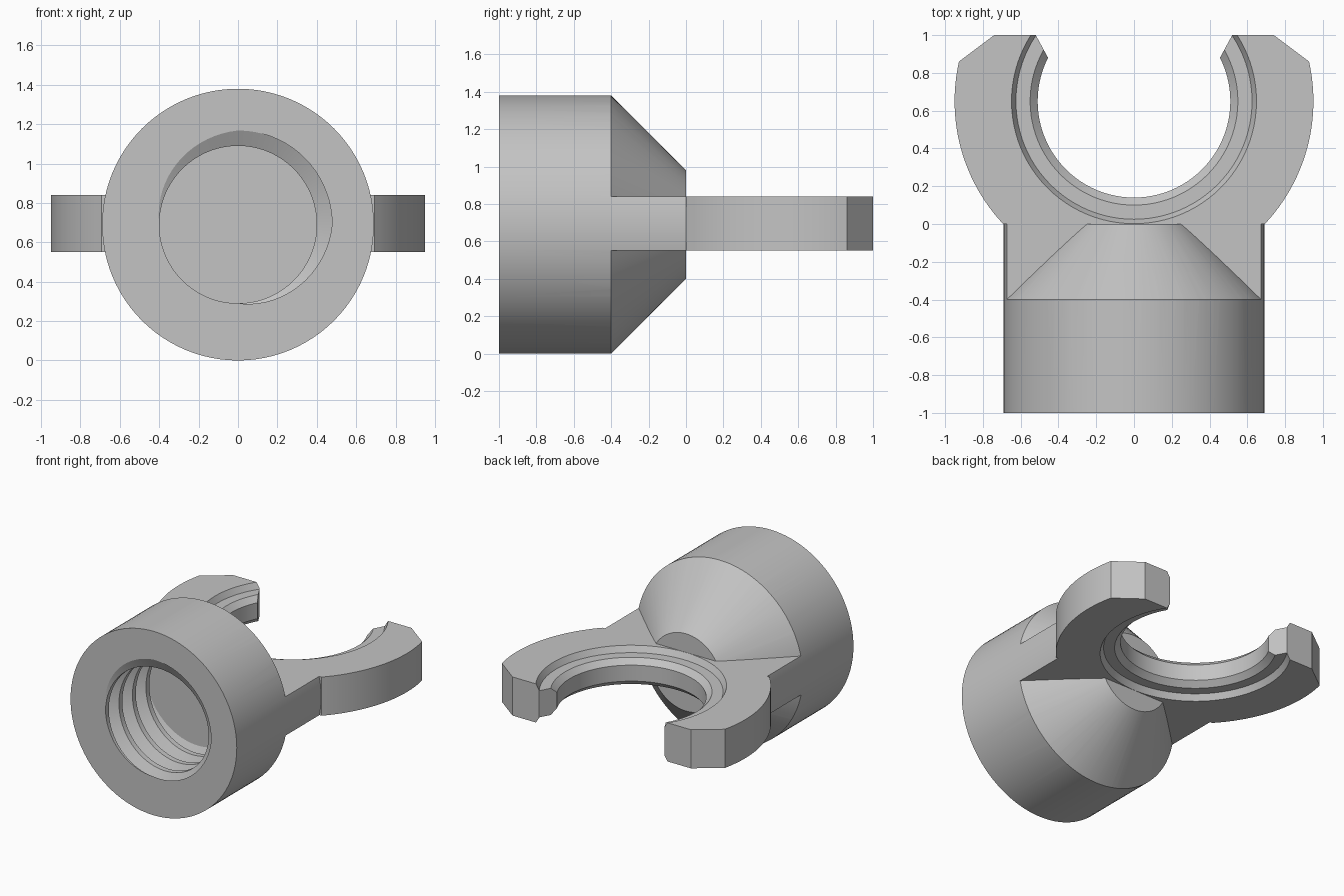
import bpy, bmesh, math
from mathutils import Vector

if "Cube" in bpy.data.objects:
    bpy.data.objects.remove(bpy.data.objects["Cube"])

CZ = 0.69          # height of the socket axis
RZ = 0.695         # mid height of the fork plate
HALF = 0.145       # half thickness of the plate
TAU = 2 * math.pi

grey = bpy.data.materials.new("plain grey")
grey.diffuse_color = (0.55, 0.55, 0.55, 1)
grey.use_nodes = True
grey.node_tree.nodes["Principled BSDF"].inputs["Base Color"].default_value = grey.diffuse_color


def to_object(name, bm):
    bmesh.ops.recalc_face_normals(bm, faces=bm.faces[:])
    me = bpy.data.meshes.new(name)
    bm.to_mesh(me)
    bm.free()
    me.materials.append(grey)
    ob = bpy.data.objects.new(name, me)
    bpy.context.collection.objects.link(ob)
    return ob


def along_y(r, a, h):
    return (r * math.sin(a), h, CZ + r * math.cos(a))


def around_ring(r, a, h):
    return (r * math.cos(a), 0.65 + r * math.sin(a), RZ + h)


def lathe(name, profile, place, closed=False, n=96):
    """Revolve (radius, height) points; closed joins last to first, else ends are capped."""
    bm = bmesh.new()
    rings = [[bm.verts.new(place(r, TAU * i / n, h)) for i in range(n)] for r, h in profile]
    pairs = list(zip(rings, rings[1:]))
    if closed:
        pairs.append((rings[-1], rings[0]))
    else:
        bm.faces.new(rings[0])
        bm.faces.new(rings[-1])
    for a, b in pairs:
        for i in range(n):
            k = (i + 1) % n
            bm.faces.new((a[i], a[k], b[k], b[i]))
    return to_object(name, bm)


def prism(name, outline, z0, z1):
    bm = bmesh.new()
    lo = [bm.verts.new((x, y, z0)) for x, y in outline]
    hi = [bm.verts.new((x, y, z1)) for x, y in outline]
    bm.faces.new(lo)
    bm.faces.new(hi)
    n = len(outline)
    for i in range(n):
        k = (i + 1) % n
        bm.faces.new((lo[i], lo[k], hi[k], hi[i]))
    return to_object(name, bm)


def screw_cutter(name, pitch, y0, y1, n=72):
    """Solid screw with a trapezoid thread, trimmed flat at y0 and y1."""
    bm = bmesh.new()
    prof = [(0, 0.40), (0.25, 0.40), (0.5, 0.478), (0.75, 0.478)]
    turns = int((y1 - y0) / pitch) + 6
    start = -1 - 0.75 * pitch - 3 * pitch
    cols = [[bm.verts.new(along_y(r, TAU * i / n, start + pitch * (k + t + i / n)))
             for k in range(turns) for t, r in prof] for i in range(n)]
    rows = turns * 4
    for i in range(n):
        nxt, off = (cols[i + 1], 0) if i + 1 < n else (cols[0], 4)
        for j in range(rows - 1 - off):
            bm.faces.new((cols[i][j], cols[i][j + 1], nxt[j + 1 + off], nxt[j + off]))
    for y, d in ((y0, -1), (y1, 1)):
        bmesh.ops.bisect_plane(bm, geom=bm.verts[:] + bm.edges[:] + bm.faces[:], dist=1e-6,
                               plane_co=Vector((0, y, 0)), plane_no=Vector((0, d, 0)),
                               clear_outer=True)
    bmesh.ops.holes_fill(bm, edges=[e for e in bm.edges if e.is_boundary], sides=0)
    return to_object(name, bm)


def cut(ob, cutter):
    m = ob.modifiers.new("cut", 'BOOLEAN')
    m.operation, m.solver, m.object = 'DIFFERENCE', 'EXACT', cutter
    bpy.context.view_layer.objects.active = ob
    bpy.ops.object.modifier_apply(modifier=m.name)
    bpy.data.objects.remove(cutter)


# Socket body: a cylinder, tapered to a cone except for the flat slab that carries the fork
body = lathe("socket_body", [(0.69, -1), (0.69, 0)], along_y)
taper = lathe("taper_cutter", [(0.74, -0.45), (0.19, 0.1), (0.9, 0.1), (0.9, -0.45)],
              along_y, closed=True)
slab = prism("slab_keeper", [(-1.2, -0.6), (1.2, -0.6), (1.2, 0.3), (-1.2, 0.3)],
             RZ - HALF, RZ + HALF)
cut(taper, slab)
cut(body, taper)

# Threaded blind hole
cut(body, screw_cutter("thread_cutter", 0.16, -1.053, -0.403))

# Fork plate: round outline with clipped tips
a0, a1 = math.asin(-0.65 / 0.95), math.asin(0.21 / 0.95)
right = [(0.95 * math.cos(a0 + (a1 - a0) * i / 24), 0.65 + 0.95 * math.sin(a0 + (a1 - a0) * i / 24))
         for i in range(25)] + [(0.74, 1.0)]
fork = prism("fork_ring", right + [(-x, y) for x, y in reversed(right)], RZ - HALF, RZ + HALF)

# Stepped seat with a central lip, then the flared mouth through the lip
half = [(0.659, -0.165), (0.625, -0.10), (0.55, -0.10), (0.51, -0.06)]
cut(fork, lathe("seat_cutter", half + [(r, -h) for r, h in reversed(half)], around_ring))
cut(fork, prism("mouth_cutter", [(-0.455, 0.88), (0.455, 0.88), (0.531, 1.02), (-0.531, 1.02)],
                RZ - 0.2, RZ + 0.2))

# Smooth curved faces, keep edges crisp
for ob in (body, fork):
    bpy.ops.object.select_all(action='DESELECT')
    ob.select_set(True)
    bpy.context.view_layer.objects.active = ob
    bpy.ops.object.shade_smooth_by_angle(angle=math.radians(20))
